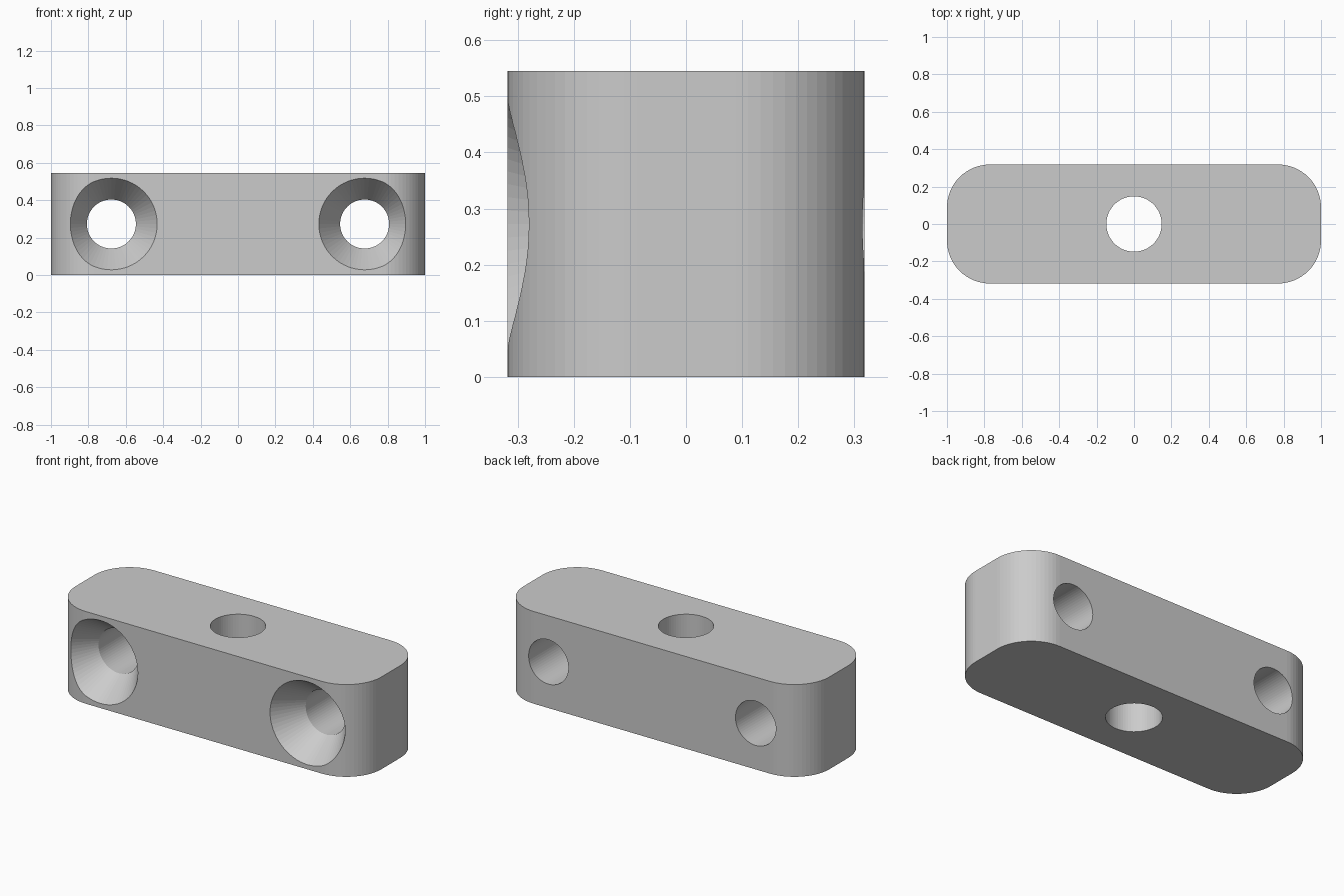
import bpy
import bmesh
from math import pi
from mathutils import Matrix

default = bpy.data.objects.get("Cube")
if default:
    bpy.data.objects.remove(default, do_unlink=True)

LENGTH, DEPTH, HEIGHT = 2.0, 0.636, 0.545
CORNER = 0.23
HOLE_X, HOLE_R = 0.677, 0.131
SINK_R, SINK_DEPTH = 0.245, 0.17
CENTRE_R = 0.148
SIDES = 64

grey = bpy.data.materials.new("plain grey")
grey.use_nodes = True
colour = (0.6, 0.6, 0.6, 1)
grey.diffuse_color = colour
grey.node_tree.nodes["Principled BSDF"].inputs["Base Color"].default_value = colour


def make_object(name, bm):
    mesh = bpy.data.meshes.new(name)
    bmesh.ops.recalc_face_normals(bm, faces=bm.faces)
    bm.to_mesh(mesh)
    bm.free()
    mesh.materials.append(grey)
    obj = bpy.data.objects.new(name, mesh)
    bpy.context.collection.objects.link(obj)
    return obj


def lathe_cutter(name, profile, matrix):
    """Solid turned around local z from (radius, height) points."""
    bm = bmesh.new()
    points = [(0, profile[0][1])] + profile + [(0, profile[-1][1])]
    verts = [bm.verts.new((r, 0, h)) for r, h in points]
    edges = [bm.edges.new(pair) for pair in zip(verts, verts[1:])]
    bmesh.ops.spin(bm, geom=verts + edges, cent=(0, 0, 0), axis=(0, 0, 1),
                   angle=2 * pi, steps=SIDES)
    bmesh.ops.remove_doubles(bm, verts=bm.verts, dist=0.0005)
    bm.transform(matrix)
    obj = make_object(name, bm)
    obj.hide_render = True
    return obj


# Block with rounded upright edges
bm = bmesh.new()
bmesh.ops.create_cube(bm, size=1)
bm.transform(Matrix.Translation((0, 0, HEIGHT / 2))
             @ Matrix.Diagonal((LENGTH, DEPTH, HEIGHT, 1)))
upright = [e for e in bm.edges
           if abs(e.verts[0].co.z - e.verts[1].co.z) > HEIGHT / 2]
bmesh.ops.bevel(bm, geom=upright, offset=CORNER, segments=16, profile=0.5,
                affect='EDGES')
block = make_object("mounting_block", bm)

# Cutters: upright centre hole and two countersunk screw holes
cutters = [lathe_cutter("centre_hole_cutter",
                        [(CENTRE_R, -0.2), (CENTRE_R, HEIGHT + 0.2)],
                        Matrix.Identity(4))]
front = DEPTH / 2
margin = 0.1
flare = SINK_R + margin * (SINK_R - HOLE_R) / SINK_DEPTH
screw_profile = [(HOLE_R, -front - margin), (HOLE_R, front - SINK_DEPTH),
                 (flare, front + margin)]
for side, label in ((1, "left"), (-1, "right")):
    place = (Matrix.Translation((side * HOLE_X, 0, HEIGHT / 2))
             @ Matrix.Rotation(pi / 2, 4, 'X'))
    cutters.append(lathe_cutter(label + "_screw_hole_cutter", screw_profile, place))

for cutter in cutters:
    cut = block.modifiers.new(cutter.name, 'BOOLEAN')
    cut.operation = 'DIFFERENCE'
    cut.solver = 'EXACT'
    cut.object = cutter

# Bake the cuts and drop the cutters
graph = bpy.context.evaluated_depsgraph_get()
block_mesh = bpy.data.meshes.new_from_object(block.evaluated_get(graph))
block.modifiers.clear()
block.data = block_mesh
block_mesh.materials.clear()
block_mesh.materials.append(grey)
for polygon in block_mesh.polygons:
    polygon.material_index = 0
for cutter in cutters:
    bpy.data.objects.remove(cutter, do_unlink=True)
